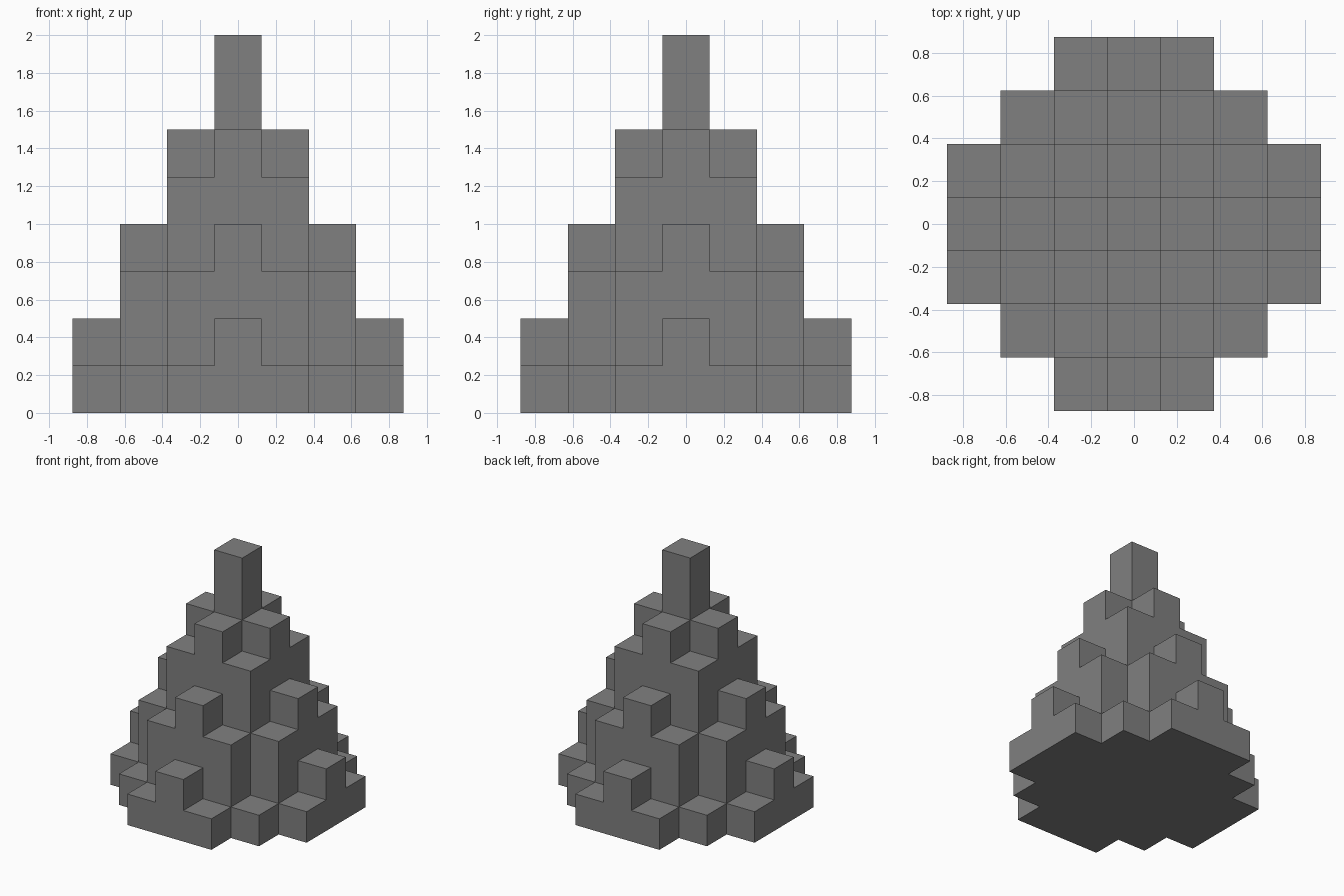
import bpy
import bmesh
from mathutils import Vector

CELL = 0.25
REACH = 3

# Column heights in cells, keyed by distance from the centre along each axis
HEIGHTS = {(0, 0): 8, (1, 0): 6, (1, 1): 5, (2, 0): 4,
           (2, 1): 3, (2, 2): 1, (3, 0): 2, (3, 1): 1}


def column_height(x, y):
    far, near = max(abs(x), abs(y)), min(abs(x), abs(y))
    return HEIGHTS.get((far, near), 0)


def is_solid(cell):
    x, y, z = cell
    return 0 <= z < column_height(x, y)


def add_cell_face(bm, cell, axis, sign):
    """Add the side of a grid cell that faces along the given axis."""
    normal, u = Vector(), Vector()
    normal[axis] = sign
    u[(axis + 1) % 3] = 1
    v = normal.cross(u)
    centre = Vector(cell) + Vector((0, 0, 0.5)) + normal / 2
    corners = [centre + (a * u + b * v) / 2
               for a, b in ((-1, -1), (1, -1), (1, 1), (-1, 1))]
    bm.faces.new([bm.verts.new(c * CELL) for c in corners])


default_cube = bpy.data.objects.get("Cube")
if default_cube:
    bpy.data.objects.remove(default_cube, do_unlink=True)

# Stone material
stone = bpy.data.materials.new("stone grey")
stone.use_nodes = True
colour = (0.216, 0.216, 0.216, 1)
stone.diffuse_color = colour
stone.node_tree.nodes["Principled BSDF"].inputs["Base Color"].default_value = colour

# Outer shell of the stepped tower: only cell sides that touch open space
bm = bmesh.new()
span = range(-REACH, REACH + 1)
for x in span:
    for y in span:
        for z in range(column_height(x, y)):
            for axis in range(3):
                for sign in (-1, 1):
                    neighbour = [x, y, z]
                    neighbour[axis] += sign
                    if not is_solid(neighbour):
                        add_cell_face(bm, (x, y, z), axis, sign)

# Weld the shell and merge flat areas into single faces
bmesh.ops.remove_doubles(bm, verts=bm.verts[:], dist=0.001)
bmesh.ops.dissolve_limit(bm, angle_limit=0.01, verts=bm.verts[:], edges=bm.edges[:])
mesh = bpy.data.meshes.new("stepped_tower")
bm.to_mesh(mesh)
bm.free()
mesh.materials.append(stone)
tower = bpy.data.objects.new("stepped_tower", mesh)
bpy.context.collection.objects.link(tower)
